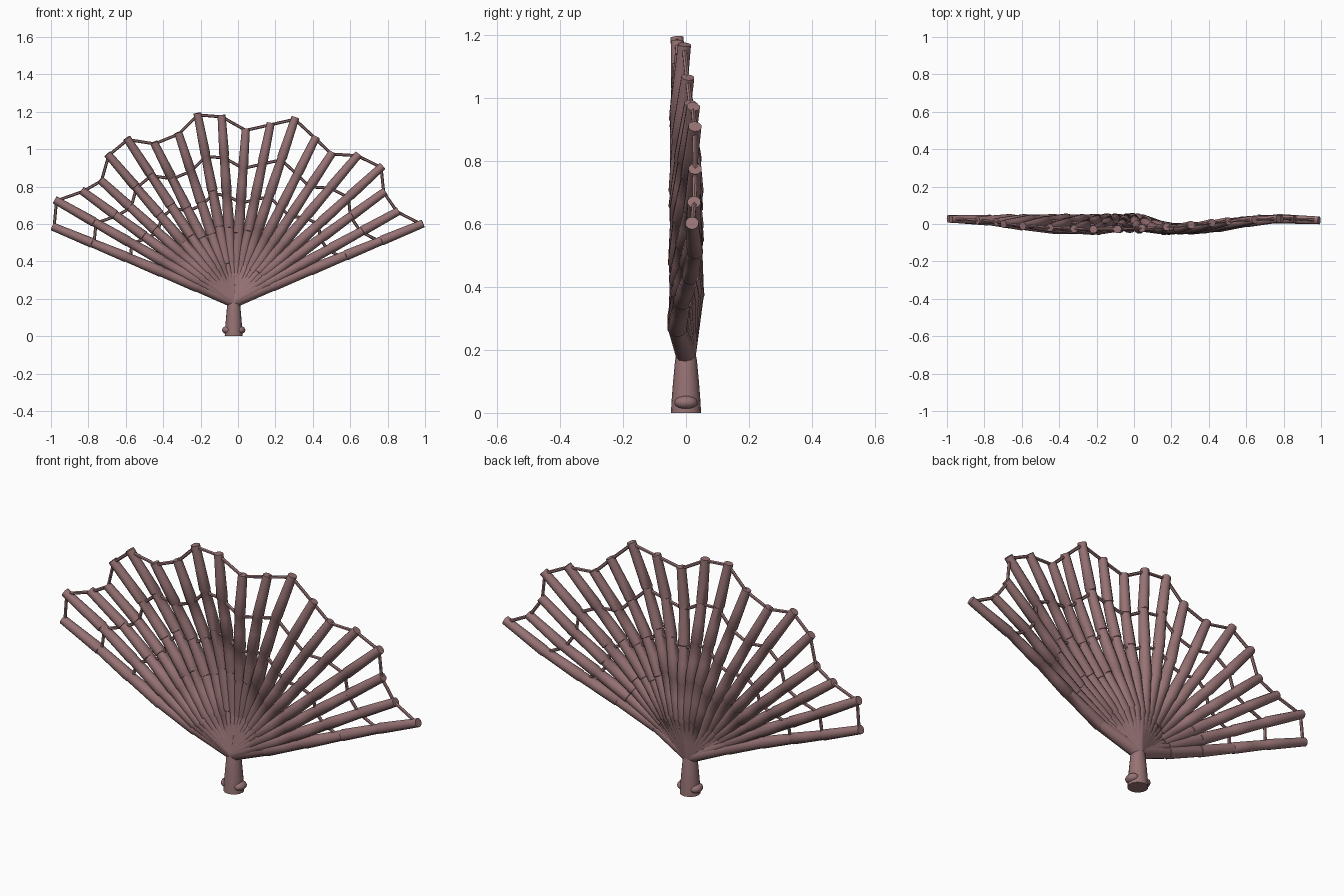
import bpy
import bmesh
import math
from mathutils import Vector, Matrix

cube = bpy.data.objects.get("Cube")
if cube:
    bpy.data.objects.remove(cube, do_unlink=True)

# Single dusty mauve colour
mauve = bpy.data.materials.new("dusty_mauve")
mauve.use_nodes = True
colour = (0.31, 0.17, 0.176, 1)
mauve.diffuse_color = colour
shader = mauve.node_tree.nodes["Principled BSDF"]
shader.inputs["Base Color"].default_value = colour
shader.inputs["Roughness"].default_value = 0.8


def finish(bm, name):
    """Turn a bmesh into a shaded, coloured object."""
    bmesh.ops.recalc_face_normals(bm, faces=bm.faces)
    mesh = bpy.data.meshes.new(name)
    bm.to_mesh(mesh)
    bm.free()
    mesh.materials.append(mauve)
    obj = bpy.data.objects.new(name, mesh)
    bpy.context.collection.objects.link(obj)
    bpy.ops.object.select_all(action="DESELECT")
    obj.select_set(True)
    bpy.context.view_layer.objects.active = obj
    bpy.ops.object.shade_smooth_by_angle(angle=math.radians(40))
    return obj


def add_tube(bm, points, radii, sides):
    """Sweep a capped round section along a path."""
    rings = []
    for i, point in enumerate(points):
        before = points[max(i - 1, 0)]
        after = points[min(i + 1, len(points) - 1)]
        along = (after - before).normalized()
        guide = Vector((1, 0, 0)) if abs(along.y) > 0.9 else Vector((0, 1, 0))
        across = along.cross(guide).normalized()
        other = along.cross(across)
        ring = []
        for k in range(sides):
            a = math.tau * k / sides
            offset = across * math.cos(a) + other * math.sin(a)
            ring.append(bm.verts.new(point + offset * radii[i]))
        rings.append(ring)
    for low, high in zip(rings, rings[1:]):
        for k in range(sides):
            n = (k + 1) % sides
            bm.faces.new((low[k], low[n], high[n], high[k]))
    bm.faces.new(rings[0])
    bm.faces.new(rings[-1])


# Rib tips (x, z), listed from the model's right to its left
tips = (
    (-.993, .587), (-.98, .73), (-.837, .78), (-.737, .837), (-.698, .975),
    (-.595, 1.06), (-.45, 1.037), (-.32, 1.09), (-.217, 1.193), (-.088, 1.183),
    (.042, 1.11), (.175, 1.14), (.307, 1.17), (.418, 1.066), (.505, .982),
    (.645, .973), (.773, .91), (.787, .775), (.86, .67), (.99, .603))
root = Vector((-.022, 0, .185))
joints = (0, .2, .4, .59, .78, 1)


def rib_point(i, s):
    """Position on rib i at fraction s; a ripple sweeps sideways up the fan."""
    x, z = tips[i]
    p = root.lerp(Vector((x, 0, z)), s)
    crest = 10 - 10.3 * (max(s, .2) - .2) / .8
    p.y = .029 * math.cos(math.tau * (i - crest) / 17) * min(s / .2, 1)
    return p


# Radiating ribs with slightly stepped joints
for i in range(len(tips)):
    bm = bmesh.new()
    points, radii = [], []
    for start, end in zip(joints, joints[1:]):
        for f in (0.01, .5, .99):
            points.append(rib_point(i, start).lerp(rib_point(i, end), f))
            s = start + (end - start) * f
            radii.append(.0315 - .0085 * s - .003 * (f - .5))
    points[-1] = rib_point(i, 1)
    add_tube(bm, points, radii, 10)
    finish(bm, f"fan_rib_{i + 1}")

# Thin strands linking neighbouring ribs, at several radii
for name, fraction in (("rim", .99), ("outer", .77), ("middle", .57), ("inner", .38)):
    bm = bmesh.new()
    for i in range(len(tips) - 1):
        ends = [rib_point(j, fraction) for j in (i, i + 1)]
        add_tube(bm, ends, (.008, .008), 6)
    finish(bm, f"{name}_strands")

# Tapered stem
bm = bmesh.new()
profile = ((0, .048), (.05, .045), (.1, .041), (.165, .035), (.2, .028))
add_tube(bm, [Vector((-.023, 0, z)) for z, r in profile],
         [r for z, r in profile], 16)
finish(bm, "stem")

# Flattened knobs at the foot of the stem
for side, name in ((-1, "right_knob"), (1, "left_knob")):
    bm = bmesh.new()
    place = Matrix.Translation((-.023 + side * .034, 0, .033))
    bmesh.ops.create_uvsphere(bm, u_segments=14, v_segments=8, radius=1,
                              matrix=place @ Matrix.Diagonal((.029, .037, .022, 1)))
    finish(bm, name)
